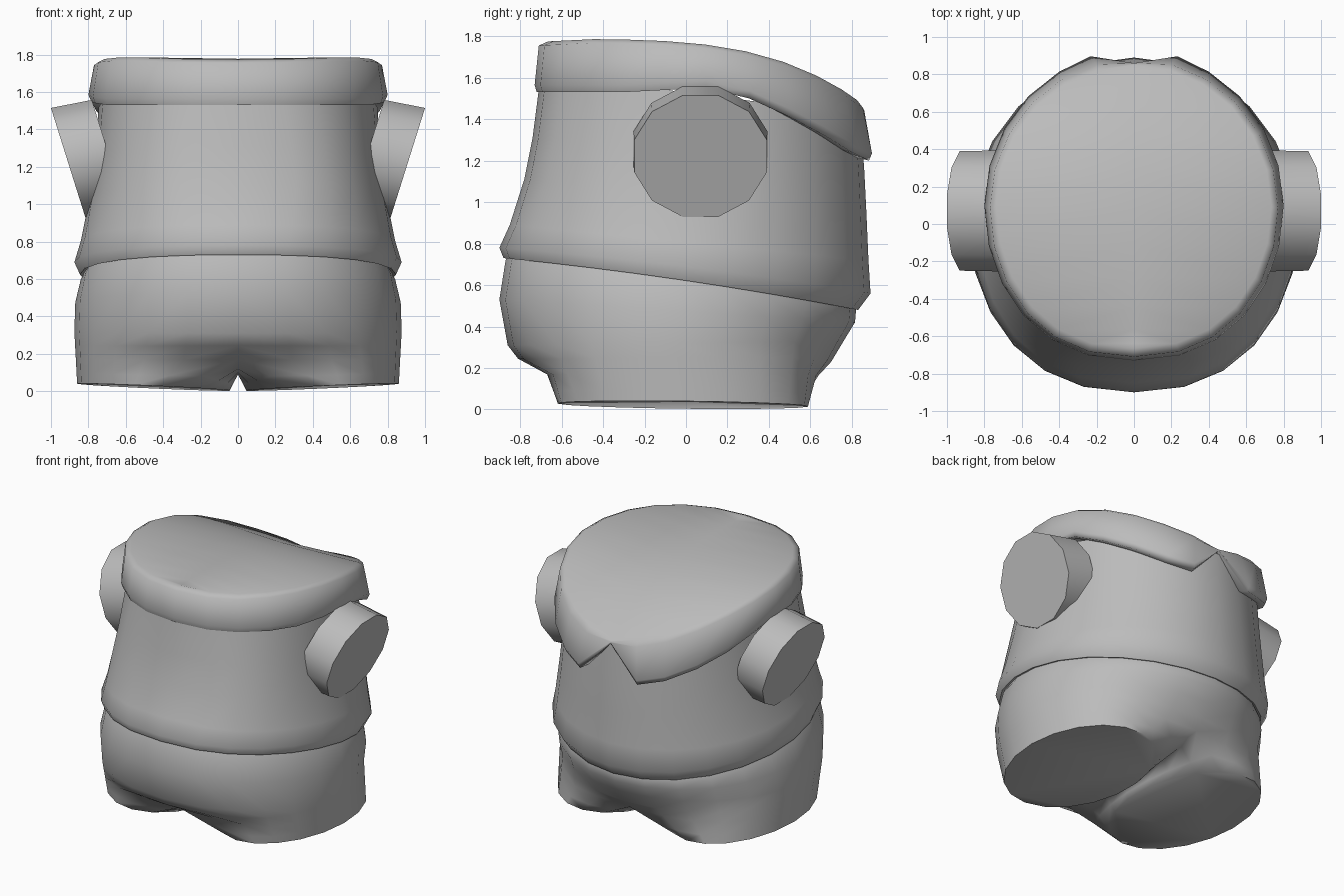
import bpy
import bmesh
from math import sin, cos, pi, radians
from mathutils import Vector, Matrix

cube = bpy.data.objects.get("Cube")
if cube:
    bpy.data.objects.remove(cube, do_unlink=True)

SIDES = 24
grey = bpy.data.materials.new("plain_grey")
grey.use_nodes = True
grey.diffuse_color = (0.5, 0.5, 0.5, 1)
grey.node_tree.nodes["Principled BSDF"].inputs["Base Color"].default_value = (0.5, 0.5, 0.5, 1)


def ring(front, back, half, z_front, z_back, square=0.87, lift=0):
    """Tilted oval with a squarer front, starting at the front and turning through +x."""
    pts = []
    for i in range(SIDES):
        a = 2 * pi * i / SIDES
        s, t = sin(a), (1 - cos(a)) / 2
        wide = abs(s) ** (square if cos(a) > 0 else 1)
        pts.append(Vector((half * (wide if s > 0 else -wide), front + (back - front) * t,
                           z_front + (z_back - z_front) * t + lift * s * s)))
    return pts


def curve_value(points, v):
    """Piecewise linear lookup."""
    for (a, za), (b, zb) in zip(points, points[1:]):
        if v <= b:
            return za + (zb - za) * max(0, v - a) / (b - a)
    return points[-1][1]


def strip(bm, lower, upper, closed=True):
    n = len(lower)
    for i in range(n if closed else n - 1):
        j = (i + 1) % n
        bm.faces.new((lower[i], lower[j], upper[j], upper[i]))


def add_ring(bm, pts):
    return [bm.verts.new(p) for p in pts]


def finish(name, bm, angle, mirror=False):
    bmesh.ops.recalc_face_normals(bm, faces=bm.faces)
    mesh = bpy.data.meshes.new(name)
    bm.to_mesh(mesh)
    bm.free()
    mesh.materials.append(grey)
    obj = bpy.data.objects.new(name, mesh)
    bpy.context.collection.objects.link(obj)
    bpy.ops.object.select_all(action='DESELECT')
    obj.select_set(True)
    bpy.context.view_layer.objects.active = obj
    bpy.ops.object.shade_smooth_by_angle(angle=radians(angle))
    if mirror:
        mod = obj.modifiers.new("mirror", 'MIRROR')
        mod.use_axis[0] = True
        mod.merge_threshold = 0.002


# Shirt: flared hem, narrowing to the neck
bm = bmesh.new()
shirt = [ring(*p) for p in (
    (-0.83, 0.79, 0.80, 0.75, 0.49, 0.87, 0.02),
    (-0.88, 0.83, 0.845, 0.73, 0.48, 0.87, 0.02),
    (-0.90, 0.89, 0.875, 0.78, 0.56, 0.87, 0.02),
    (-0.85, 0.88, 0.84, 0.89, 0.72, 0.78),
    (-0.78, 0.87, 0.795, 1.11, 0.95, 0.7),
    (-0.74, 0.86, 0.765, 1.31, 1.15, 0.72),
    (-0.70, 0.84, 0.745, 1.62, 1.42, 0.85))]
loops = [add_ring(bm, r) for r in shirt]
for a, b in zip(loops, loops[1:]):
    strip(bm, a, b)
finish("shirt", bm, 60)

# Collar band: its lower edge drops to two points with a notch at the back
bottom_z = [1.53] * 5 + [1.54, 1.55, 1.50, 1.41, 1.32, 1.24, 1.20, 1.43]
top_z = [(-0.71, 1.77), (-0.4, 1.785), (0, 1.77), (0.25, 1.735),
         (0.5, 1.665), (0.7, 1.575), (0.86, 1.465)]
tuck = ring(-0.68, 0.83, 0.73, 0, 0)
low = ring(-0.72, 0.91, 0.785, 0, 0)
bulge = ring(-0.73, 0.925, 0.80, 0, 0)
high = ring(-0.71, 0.88, 0.77, 0, 0)
rim = ring(-0.665, 0.85, 0.735, 0, 0)
for i in range(SIDES):
    z = bottom_z[min(i, SIDES - i)]
    tuck[i].z = z + 0.02
    low[i].z = z
    bulge[i].z = z + 0.035
    high[i].z = curve_value(top_z, high[i].y) - 0.015
    rim[i].z = curve_value(top_z, rim[i].y) + 0.003
back = SIDES // 2
low[back].y = bulge[back].y = high[back].y = 0.86
bulge[back].z, high[back].z, rim[back].z = 1.435, 1.44, 1.445
for i in (back - 1, back + 1):
    low[i].x *= 1.12
    bulge[i].x *= 1.12
bm = bmesh.new()
loops = [add_ring(bm, r) for r in (tuck, low, bulge, high, rim)]
for a, b in zip(loops, loops[1:]):
    strip(bm, a, b)

# Closed top, bridged from side to side with a shallow fold along the middle
top = loops[-1]
fold = [top[0]]
for p in rim[1:back]:
    fold.append(bm.verts.new((0, p.y, p.z - 0.008 - 0.03 * max(0, p.y))))
fold.append(top[back])
for i in range(back):
    for edge in ((top[i], top[i + 1]), (top[-i], top[SIDES - i - 1])):
        bm.faces.new(list(dict.fromkeys((*edge, fold[i + 1], fold[i]))))
finish("collar", bm, 75)

# Hips and legs: half of the belly, splitting into one leg, then mirrored
bm = bmesh.new()
hips = [ring(*p)[:back + 1] for p in (
    (-0.83, 0.79, 0.80, 0.80, 0.56),
    (-0.87, 0.82, 0.84, 0.72, 0.48),
    (-0.90, 0.815, 0.87, 0.53, 0.42),
    (-0.86, 0.76, 0.875, 0.31, 0.33),
    (-0.81, 0.70, 0.873, 0.245, 0.23),
    (-0.67, 0.64, 0.868, 0.17, 0.165))]
for r in hips:
    r[0].x = r[-1].x = 0
crotch = [Vector((0, y, z)) for y, z in (
    (0.48, 0.12), (0.3, 0.10), (0.1, 0.09),
    (-0.1, 0.09), (-0.3, 0.10), (-0.5, 0.12))]
count = back + 1 + len(crotch)
foot = []
for i in range(count):
    a = 2 * pi * (i - back / 2) / count
    x = 0.45 + 0.41 * cos(a)
    y = -0.015 + 0.605 * sin(a)
    foot.append(Vector((x, y, 0.022 + 0.045 * (x - 0.45) - 0.012 * y)))

# The belly tucks under only near the middle; the sides run straight into the leg
for r, share in ((hips[-2], 0.25), (hips[-1], 0.52)):
    for i in range(back + 1):
        w = min(1, sin(pi * i / back) / 0.7) ** 1.3
        r[i] = r[i].lerp(hips[3][i].lerp(foot[i], share), w)
knee = [p.lerp(f, 0.6) for p, f in zip(hips[-1] + crotch, foot)]
loops = [add_ring(bm, r) for r in hips]
for a, b in zip(loops, loops[1:]):
    strip(bm, a, b, closed=False)
knee_loop = add_ring(bm, knee)
foot_loop = add_ring(bm, foot)
strip(bm, loops[-1] + add_ring(bm, crotch), knee_loop)
strip(bm, knee_loop, foot_loop)
bm.faces.new(foot_loop)
finish("hips_and_legs", bm, 70, mirror=True)

# Arm stumps: twelve-sided, slanted down and outward
axis = Vector((0.954, 0, -0.30))
for side, name in ((1, "left_arm"), (-1, "right_arm")):
    bm = bmesh.new()
    bmesh.ops.create_cone(bm, cap_ends=True, segments=12,
                          radius1=0.322, radius2=0.318, depth=0.23)
    bmesh.ops.rotate(bm, verts=bm.verts, matrix=Matrix.Rotation(radians(15), 3, 'Z'))
    bmesh.ops.rotate(bm, verts=bm.verts,
                     matrix=axis.to_track_quat('Z', 'Y').to_matrix())
    for v in bm.verts:
        if v.co.dot(axis) < 0:
            v.co.z -= 0.03
        v.co.y *= 1.04
    bmesh.ops.translate(bm, verts=bm.verts,
                        vec=Vector((0.908, 0.07, 1.222)) - axis * 0.115)
    for v in bm.verts:
        v.co.x *= side
    finish(name, bm, 40)
